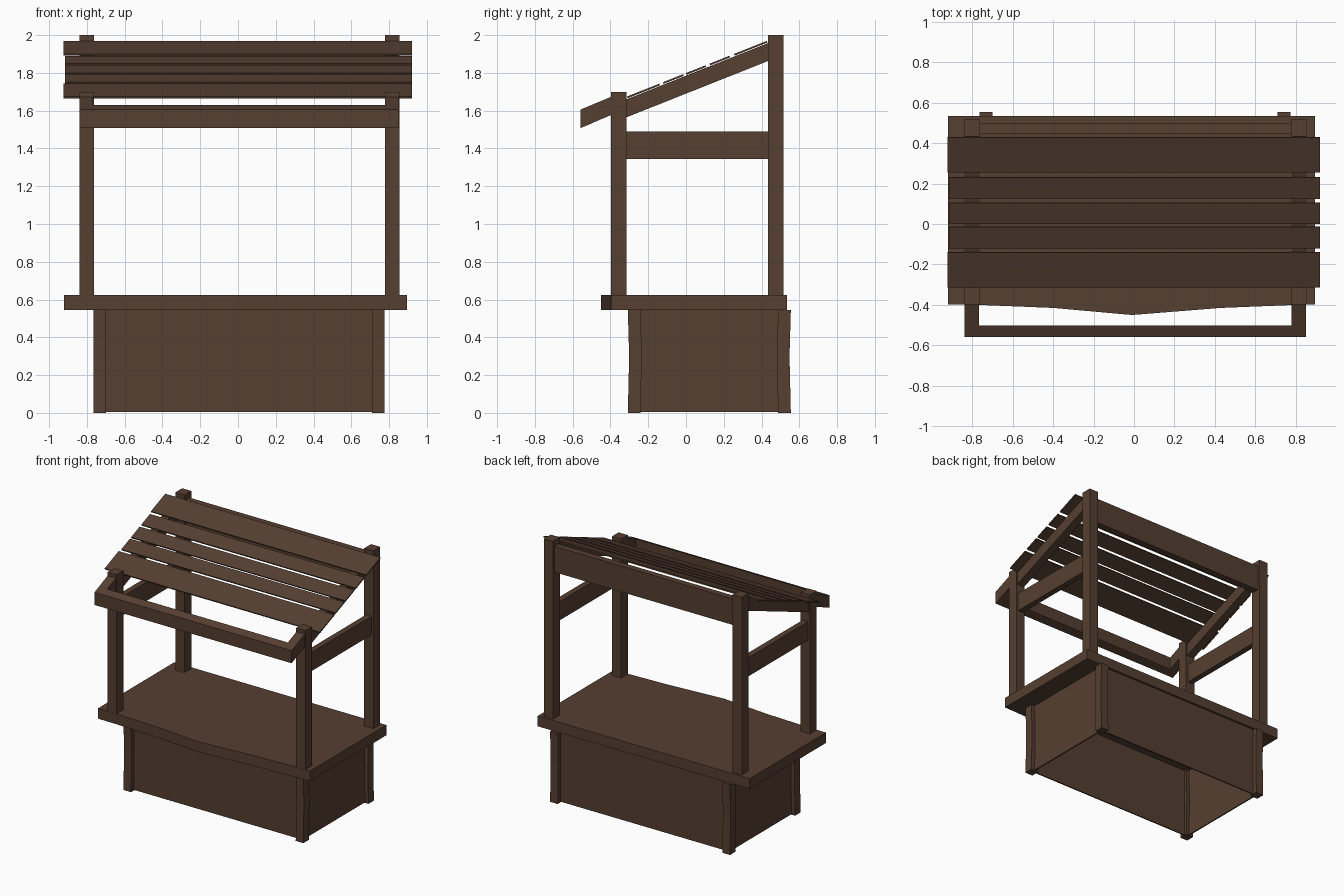
import bpy, bmesh

if "Cube" in bpy.data.objects:
    bpy.data.objects.remove(bpy.data.objects["Cube"])

wood = bpy.data.materials.new("dark_brown_wood")
wood.diffuse_color = (0.092, 0.050, 0.031, 1)
wood.use_nodes = True
wood.node_tree.nodes["Principled BSDF"].inputs["Base Color"].default_value = wood.diffuse_color


def extrude(name, points, vec):
    """Closed prism: polygon of 3D points swept along vec."""
    bm = bmesh.new()
    a = [bm.verts.new(p) for p in points]
    b = [bm.verts.new([p[i] + vec[i] for i in range(3)]) for p in points]
    n = len(a)
    bm.faces.new(a)
    bm.faces.new(b[::-1])
    for i in range(n):
        j = (i + 1) % n
        bm.faces.new((a[i], b[i], b[j], a[j]))
    bmesh.ops.recalc_face_normals(bm, faces=bm.faces)
    me = bpy.data.meshes.new(name)
    bm.to_mesh(me)
    bm.free()
    me.materials.append(wood)
    ob = bpy.data.objects.new(name, me)
    bpy.context.collection.objects.link(ob)
    return ob


def side_profile(name, x0, x1, yz):
    return extrude(name, [(x0, y, z) for y, z in yz], (x1 - x0, 0, 0))


def box(name, x0, x1, y0, y1, z0, z1):
    return side_profile(name, x0, x1, [(y0, z0), (y1, z0), (y1, z1), (y0, z1)])


# Counter top with a slightly bowed front edge
outline = [(-0.92, 0.535), (-0.92, -0.398), (-0.77, -0.40), (-0.4, -0.415), (-0.01, -0.45),
           (0.43, -0.415), (0.8, -0.40), (0.895, -0.398), (0.895, 0.535)]
extrude("counter_top", [(x, y, 0.545) for x, y in outline], (0, 0, 0.08))

# Base legs, slightly bent
for side, x0, x1 in (("left", -0.765, -0.70), ("right", 0.71, 0.775)):
    for end, y0, s in (("front", -0.308, 1), ("back", 0.488, -1)):
        b = 0.007 * s
        side_profile(f"base_leg_{end}_{side}", x0, x1,
                     [(y0, 0), (y0 + 0.067, 0), (y0 + 0.067 + b, 0.30), (y0 + 0.067, 0.545),
                      (y0, 0.545), (y0 + b, 0.30)])

# Base panels, inset between the legs, open underneath
box("base_panel_front", -0.735, 0.745, -0.272, -0.262, 0.004, 0.545)
box("base_panel_back", -0.735, 0.745, 0.508, 0.518, 0.004, 0.545)
box("base_panel_left", -0.735, -0.725, -0.268, 0.512, 0.004, 0.545)
box("base_panel_right", 0.735, 0.745, -0.268, 0.512, 0.004, 0.545)

# Posts, side rails, rafters and eave arms
for side, x0, x1 in (("left", -0.84, -0.762), ("right", 0.777, 0.855)):
    box(f"front_post_{side}", x0, x1, -0.398, -0.315, 0.62, 1.70)
    box(f"back_post_{side}", x0, x1, 0.433, 0.517, 0.62, 2.0)
    box(f"side_rail_{side}", x0 + 0.016, x1 - 0.016, -0.33, 0.445, 1.345, 1.49)
    side_profile(f"rafter_{side}", x0 + 0.006, x1 - 0.008,
                 [(-0.32, 1.563), (0.44, 1.865), (0.44, 1.96), (-0.32, 1.658)])
    side_profile(f"eave_arm_{side}", x0 + 0.002, x1 - 0.005,
                 [(-0.558, 1.508), (-0.39, 1.580), (-0.39, 1.676), (-0.558, 1.606)])

# Eave beam and back beam
side_profile("eave_beam", -0.80, 0.81,
             [(-0.558, 1.508), (-0.503, 1.531), (-0.503, 1.629), (-0.558, 1.606)])
box("back_beam", -0.80, 0.81, 0.448, 0.498, 1.755, 1.955)

# Roof slats laid along the slope
slats = [(-0.310, -0.138), (-0.118, -0.012), (0.002, 0.107), (0.127, 0.233), (0.257, 0.431)]
for i, (y0, y1) in enumerate(slats):
    z0, z1 = (1.789 + 0.398 * y for y in (y0, y1))
    side_profile(f"roof_slat_{i + 1}", -0.915 - (0.008 if i in (0, 4) else 0), 0.92,
                 [(y0, z0), (y1, z1), (y1 - 0.003, z1 + 0.009), (y0 - 0.003, z0 + 0.009)])
